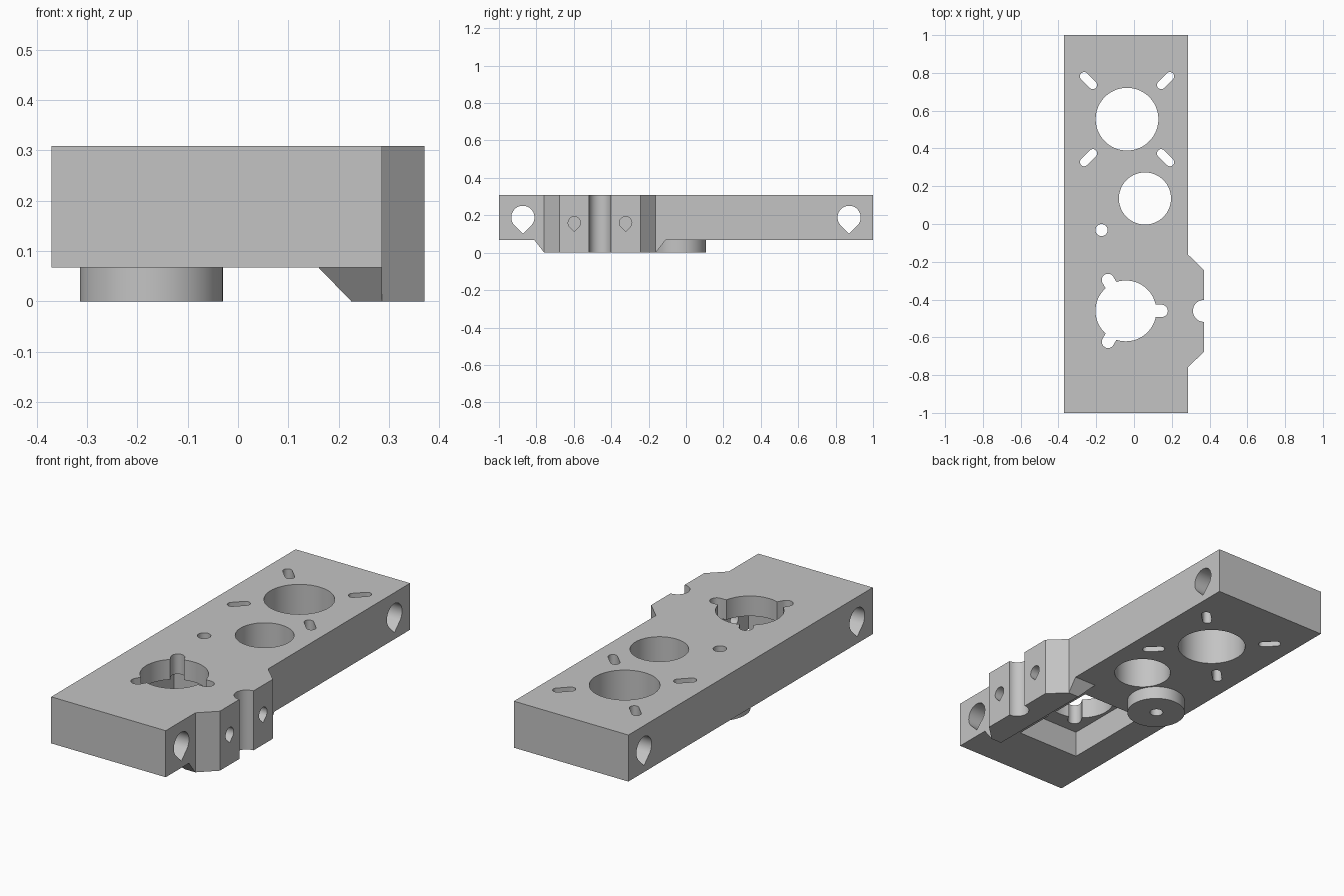
import bpy, bmesh
from math import cos, sin, pi, radians, sqrt

if "Cube" in bpy.data.objects:
    bpy.data.objects.remove(bpy.data.objects["Cube"], do_unlink=True)

TOP, UNDER = 0.308, 0.067        # plate top and underside
MOUNT_Y = -0.46                  # centre line of side bump and pocket


def loft(name, lower, upper):
    """Closed solid between two matching loops of 3D points."""
    bm = bmesh.new()
    a = [bm.verts.new(p) for p in lower]
    b = [bm.verts.new(p) for p in upper]
    bm.faces.new(a)
    bm.faces.new(b)
    n = len(a)
    for i in range(n):
        j = (i + 1) % n
        bm.faces.new((a[i], a[j], b[j], b[i]))
    bmesh.ops.recalc_face_normals(bm, faces=bm.faces)
    mesh = bpy.data.meshes.new(name)
    bm.to_mesh(mesh)
    bm.free()
    obj = bpy.data.objects.new(name, mesh)
    bpy.context.scene.collection.objects.link(obj)
    return obj


def prism(name, pts, z0, z1):
    return loft(name, [(x, y, z0) for x, y in pts], [(x, y, z1) for x, y in pts])


def rect(x0, x1, y0, y1):
    return [(x0, y0), (x1, y0), (x1, y1), (x0, y1)]


def circle(cx, cy, r, n=72):
    return [(cx + r * cos(2 * pi * i / n), cy + r * sin(2 * pi * i / n)) for i in range(n)]


def slot(cx, cy, start, end, r, angle, n=16):
    """Rounded slot running outward from (cx, cy) at the given angle."""
    pts = []
    for dist, turn in ((end, -pi / 2), (start, pi / 2)):
        ox, oy = cx + dist * cos(angle), cy + dist * sin(angle)
        for i in range(n + 1):
            t = angle + turn + pi * i / n
            pts.append((ox + r * cos(t), oy + r * sin(t)))
    return pts


def teardrop(name, y, z, r, x0, x1, n=48):
    """Sideways hole: round above, pointed below."""
    pts = [(y, z - r * sqrt(2))]
    for i in range(n + 1):
        t = -pi / 4 + 1.5 * pi * i / n
        pts.append((y + r * cos(t), z + r * sin(t)))
    return loft(name, [(x0, *p) for p in pts], [(x1, *p) for p in pts])


def combine(target, tool, operation):
    mod = target.modifiers.new(tool.name, 'BOOLEAN')
    mod.operation = operation
    mod.solver = 'EXACT'
    mod.object = tool
    bpy.context.view_layer.objects.active = target
    bpy.ops.object.modifier_apply(modifier=mod.name)
    bpy.data.objects.remove(tool, do_unlink=True)


# Main plate
plate = prism("mounting_plate", rect(-0.37, 0.286, -1, 1), UNDER, TOP)

# Side bump with angled shoulders, down to the ground
bump = [(0.24, MOUNT_Y - 0.298), (0.286, MOUNT_Y - 0.298), (0.37, MOUNT_Y - 0.217),
        (0.37, MOUNT_Y + 0.217), (0.286, MOUNT_Y + 0.298), (0.24, MOUNT_Y + 0.298)]
combine(plate, prism("side_bump", bump, 0, TOP), 'UNION')

# Flared lip below the plate, run a little way into it
def lip_loop(flare, z):
    half = 0.298 + 0.8 * flare
    return [(x, y, z) for x, y in rect(0.225 - flare, 0.286, MOUNT_Y - half, MOUNT_Y + half)]

combine(plate, loft("lower_lip", lip_loop(0, 0), lip_loop(0.097, 0.1)), 'UNION')

# Round boss on the underside
combine(plate, prism("round_boss", circle(-0.172, -0.035, 0.142), 0, 0.1), 'UNION')

# Pocket in the underside
cutters = [prism("pocket", rect(-0.22, 0.14, MOUNT_Y - 0.25, MOUNT_Y + 0.25), -0.1, 0.204)]


def through(name, pts):
    cutters.append(prism(name, pts, -0.1, 0.5))


# Upright holes and the notch in the bump
through("large_hole", circle(-0.037, 0.555, 0.166))
through("middle_hole", circle(0.058, 0.135, 0.138))
through("small_hole", circle(-0.172, -0.032, 0.032, 32))
through("pocket_hole", circle(-0.043, MOUNT_Y, 0.161))
through("edge_notch", circle(0.37, MOUNT_Y, 0.058, 48))
for k in range(3):
    through("key_slot", slot(-0.043, MOUNT_Y, 0.1, 0.189, 0.033, radians(120 * k)))
for k in range(4):
    through("screw_slot", slot(-0.037, 0.555, 0.256, 0.321, 0.0225, radians(45 + 90 * k)))

# Sideways teardrop holes: two right through, two into the pocket
for y in (-0.872, 0.872):
    cutters.append(teardrop("cross_hole", y, 0.189, 0.062, -0.6, 0.6))
for y in (MOUNT_Y - 0.137, MOUNT_Y + 0.137):
    cutters.append(teardrop("screw_hole", y, 0.16, 0.033, 0.05, 0.6))

for cutter in cutters:
    combine(plate, cutter, 'DIFFERENCE')

# Single grey finish
grey = bpy.data.materials.new("plain_grey")
grey.use_nodes = True
colour = (0.55, 0.55, 0.55, 1)
grey.diffuse_color = colour
grey.node_tree.nodes["Principled BSDF"].inputs["Base Color"].default_value = colour
plate.data.materials.clear()
plate.data.materials.append(grey)
for face in plate.data.polygons:
    face.material_index = 0

# Smooth bores, sharp edges
bpy.ops.object.select_all(action='DESELECT')
plate.select_set(True)
bpy.context.view_layer.objects.active = plate
bpy.ops.object.shade_smooth_by_angle(angle=radians(30))
